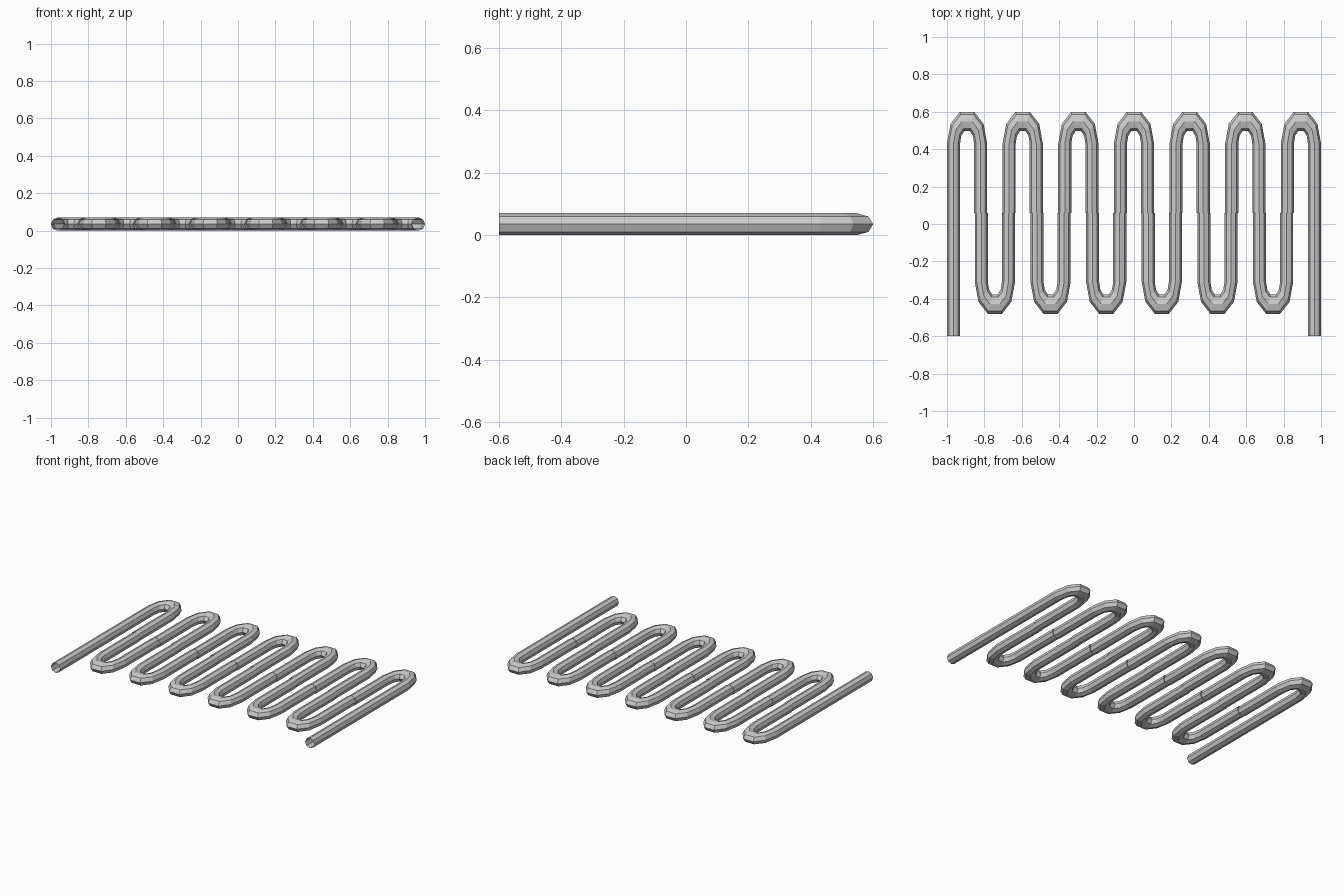
import bpy, bmesh, math
from mathutils import Vector

if "Cube" in bpy.data.objects:
    bpy.data.objects.remove(bpy.data.objects["Cube"])

SIDES = 8
R = 0.035          # tube radius
SEAM = 0.06        # y where upper and lower bends meet
PITCH = 0.2975     # spacing of the bends

# Half of a U-bend: (outer x, outer y, inner x, inner y), y measured from the seam
HALF = [
    (0.1075, 0.0, 0.0375, 0.0),
    (0.1075, 0.37, 0.0375, 0.37),
    (0.088, 0.476, 0.031, 0.411),
    (0.038, 0.54, 0.015, 0.436),
]


def make_bend(name, cx, flip=1, left_end=SEAM, right_end=SEAM):
    """U-shaped open tube swept through elliptical rings."""
    left = [(-ox, oy, -ix, iy) for ox, oy, ix, iy in HALF]
    path = left + HALF[::-1]
    bm = bmesh.new()
    rings = []
    for i, (ox, oy, ix, iy) in enumerate(path):
        pts = [Vector((cx + ox, SEAM + flip * oy, R)),
               Vector((cx + ix, SEAM + flip * iy, R))]
        if i == 0:
            for p in pts:
                p.y = left_end
        if i == len(path) - 1:
            for p in pts:
                p.y = right_end
        mid, half = (pts[0] + pts[1]) / 2, (pts[0] - pts[1]) / 2
        ring = []
        for k in range(SIDES):
            a = 2 * math.pi * k / SIDES
            ring.append(bm.verts.new(mid + half * math.cos(a)
                                     + Vector((0, 0, R * math.sin(a)))))
        rings.append(ring)
    for a, b in zip(rings, rings[1:]):
        for k in range(SIDES):
            n = (k + 1) % SIDES
            face = [a[k], a[n], b[n], b[k]]
            bm.faces.new(face if flip > 0 else face[::-1])
    # Make the normals point out of the tube
    bm.normal_update()
    f = max(bm.faces, key=lambda q: q.calc_center_median().z)
    if f.normal.z < 0:
        bmesh.ops.reverse_faces(bm, faces=bm.faces[:])
    mesh = bpy.data.meshes.new(name)
    bm.to_mesh(mesh)
    bm.free()
    obj = bpy.data.objects.new(name, mesh)
    bpy.context.collection.objects.link(obj)
    return obj


# Seven rear bends; the outermost legs run on to the front as open pipe ends
for i in range(7):
    make_bend(f"rear_bend_{i + 1}", (i - 3) * PITCH,
              left_end=-0.6 if i == 0 else SEAM,
              right_end=-0.6 if i == 6 else SEAM)

# Six front bends in between
for i in range(6):
    make_bend(f"front_bend_{i + 1}", (i - 2.5) * PITCH, flip=-1)
